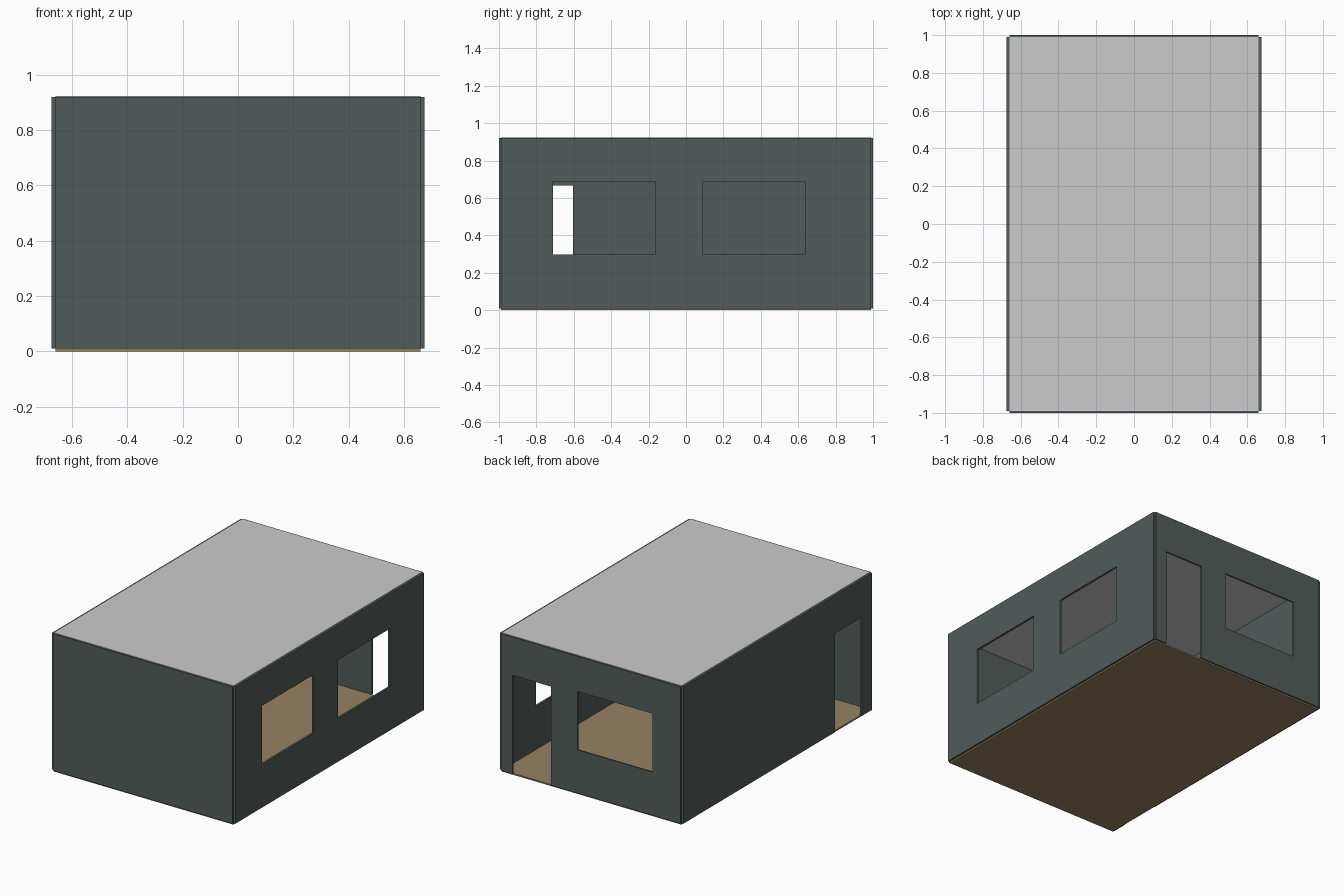
import bpy, bmesh

if "Cube" in bpy.data.objects:
    bpy.data.objects.remove(bpy.data.objects["Cube"])


def material(name, rgb):
    m = bpy.data.materials.new(name)
    m.diffuse_color = (*rgb, 1)
    m.use_nodes = True
    m.node_tree.nodes["Principled BSDF"].inputs["Base Color"].default_value = m.diffuse_color
    return m


WALL = material("slate wall", (0.085, 0.107, 0.103))
FLOOR = material("tan floor", (0.30, 0.225, 0.12))
ROOF = material("light grey roof", (0.60, 0.60, 0.60))

X, Y = 0.66, 0.99          # inner faces of the walls
X_OUT, Y_OUT = 0.674, 1.0  # outer faces of the walls
BASE, TOP = 0.01, 0.92     # wall bottom and top
DOOR_TOP, SILL, HEAD = 0.667, 0.298, 0.687


def box(name, lo, hi, mat):
    bm = bmesh.new()
    bmesh.ops.create_cube(bm, size=1)
    for v in bm.verts:
        v.co = [(a + b) / 2 + c * (b - a) for a, b, c in zip(lo, hi, v.co)]
    return finish(name, bm, mat)


def finish(name, bm, mat):
    me = bpy.data.meshes.new(name)
    bm.to_mesh(me)
    bm.free()
    me.materials.append(mat)
    ob = bpy.data.objects.new(name, me)
    bpy.context.collection.objects.link(ob)
    return ob


def wall(name, axis, half, inner, outer, openings):
    """Wall along an axis (0 = x, 1 = y); openings are (start, end, bottom, top)."""
    us = sorted({-half, half, *(v for o in openings for v in o[:2])})
    zs = sorted({BASE, TOP, *(v for o in openings for v in o[2:])})
    bm = bmesh.new()
    for u0, u1 in zip(us, us[1:]):
        for z0, z1 in zip(zs, zs[1:]):
            u, z = (u0 + u1) / 2, (z0 + z1) / 2
            if any(o[0] < u < o[1] and o[2] < z < o[3] for o in openings):
                continue
            corners = [(u0, z0), (u1, z0), (u1, z1), (u0, z1)]
            bm.faces.new([bm.verts.new((a, outer, b) if axis == 0 else (outer, a, b))
                          for a, b in corners])
    bmesh.ops.remove_doubles(bm, verts=bm.verts[:], dist=1e-5)
    # give the sheet its thickness towards the room
    ext = bmesh.ops.extrude_face_region(bm, geom=bm.faces[:], use_keep_orig=True)
    moved = [g for g in ext["geom"] if isinstance(g, bmesh.types.BMVert)]
    shift = inner - outer
    bmesh.ops.translate(bm, verts=moved,
                        vec=(0, shift, 0) if axis == 0 else (shift, 0, 0))
    bmesh.ops.recalc_face_normals(bm, faces=bm.faces[:])
    bmesh.ops.dissolve_limit(bm, angle_limit=0.01, verts=bm.verts[:], edges=bm.edges[:])
    return finish(name, bm, WALL)


# floor slab and roof panel
box("floor", (-X, -Y, 0), (X, Y, BASE), FLOOR)
box("roof", (-X, -Y, TOP - 0.008), (X, Y, TOP + 0.003), ROOF)

# walls with their door and window openings
wall("front_wall", 0, X, -Y, -Y_OUT, [])
wall("back_wall", 0, X, Y, Y_OUT, [(0.292, 0.576, BASE, DOOR_TOP),
                                  (-0.453, 0.097, SILL, HEAD)])
wall("left_wall", 1, Y, -X, -X_OUT, [(-0.888, -0.603, BASE, DOOR_TOP)])
wall("right_wall", 1, Y, X, X_OUT, [(-0.711, -0.167, SILL, HEAD),
                                    (0.089, 0.636, SILL, HEAD)])
